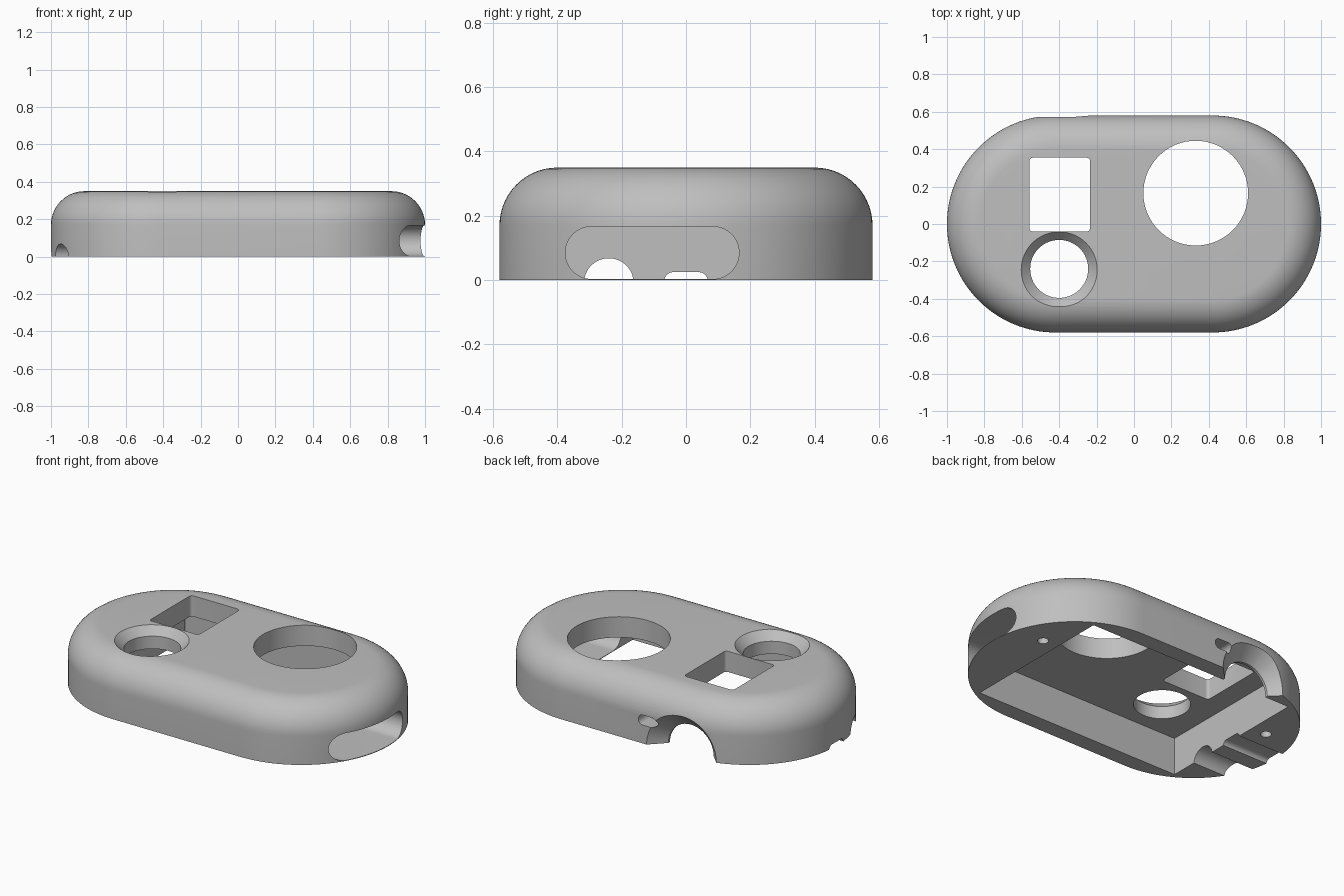
import bpy, bmesh
from math import sin, cos, pi

cube = bpy.data.objects.get("Cube")
if cube:
    bpy.data.objects.remove(cube, do_unlink=True)

grey = bpy.data.materials.new("plain_grey")
grey.use_nodes = True
colour = (0.52, 0.52, 0.52, 1)
grey.diffuse_color = colour
grey.node_tree.nodes["Principled BSDF"].inputs["Base Color"].default_value = colour


def outline(cu, cv, w, h, r, n=16):
    """Rounded rectangle in 2D; also gives circles and stadiums."""
    pts = []
    for q, (su, sv) in enumerate([(1, 1), (-1, 1), (-1, -1), (1, -1)]):
        for i in range(n + 1):
            a = (q + i / n) * pi / 2
            pts.append((cu + su * (w / 2 - r) + r * cos(a),
                        cv + sv * (h / 2 - r) + r * sin(a)))
    return pts


def circle(cu, cv, r):
    return outline(cu, cv, 2 * r, 2 * r, r)


PLACE = {"X": lambda u, v, t: (t, u, v),
         "Y": lambda u, v, t: (u, t, v),
         "Z": lambda u, v, t: (u, v, t)}


def loft(name, axis, sections):
    """Closed solid through (level, outline) sections along an axis."""
    bm = bmesh.new()
    rings = [[bm.verts.new(PLACE[axis](u, v, t)) for u, v in pts]
             for t, pts in sections]
    count = len(rings[0])
    for a, b in zip(rings, rings[1:]):
        for i in range(count):
            j = (i + 1) % count
            bm.faces.new((a[i], a[j], b[j], b[i]))
    bm.faces.new(rings[0])
    bm.faces.new(rings[-1])
    bmesh.ops.remove_doubles(bm, verts=bm.verts, dist=0.00001)
    bmesh.ops.recalc_face_normals(bm, faces=bm.faces)
    mesh = bpy.data.meshes.new(name)
    bm.to_mesh(mesh)
    bm.free()
    mesh.materials.append(grey)
    obj = bpy.data.objects.new(name, mesh)
    bpy.context.collection.objects.link(obj)
    return obj


def prism(name, axis, start, end, pts):
    return loft(name, axis, [(start, pts), (end, pts)])


# Stadium shell with a rounded upper edge
WIDTH, DEPTH, HEIGHT, ROUND = 2.0, 1.16, 0.35, 0.18
STEPS = 14
levels = [(0, 0)]
for k in range(STEPS + 1):
    a = k / STEPS * pi / 2
    levels.append((HEIGHT - ROUND + ROUND * sin(a), ROUND * (1 - cos(a))))
shell = loft("housing_shell", "Z",
             [(z, outline(0, 0, WIDTH - 2 * d, DEPTH - 2 * d, DEPTH / 2 - d, 32))
              for z, d in levels])

cutters = [
    # Hollow underside
    prism("cavity", "Z", -0.1, 0.226, outline(0, 0, 1.38, 0.96, 0.001, 1)),
    # Openings in the top
    prism("large_round_window", "Z", 0.1, 0.5, circle(0.33, 0.165, 0.28)),
    prism("square_window", "Z", 0.1, 0.5,
          outline(-0.397, 0.157, 0.325, 0.395, 0.018, 4)),
    loft("chamfered_button_hole", "Z",
         [(0.1, circle(-0.4, -0.24, 0.155)), (0.302, circle(-0.4, -0.24, 0.155)),
          (0.35, circle(-0.4, -0.245, 0.203)), (0.4, circle(-0.4, -0.25, 0.253))]),
    # Wide slot through one end
    prism("end_slot", "X", 0.6, 1.1, outline(-0.105, 0.085, 0.54, 0.163, 0.0815)),
    # Cable channels through the other end
    prism("round_channel", "X", -1.1, -0.6, circle(-0.24, -0.009, 0.077)),
    prism("flat_channel", "X", -1.1, -0.6, outline(0, -0.02, 0.135, 0.09, 0.028, 6)),
    # Flared notch and small slot in the back wall
    loft("back_notch", "Y",
         [(0.4, circle(-0.38, 0, 0.15)), (0.495, circle(-0.38, 0, 0.15)),
          (0.575, circle(-0.38, 0, 0.23)), (0.62, circle(-0.38, 0, 0.275))]),
    prism("back_slot", "Y", 0.4, 0.7, outline(-0.15, 0.14, 0.12, 0.06, 0.03, 8)),
]
# Blind pin holes on the underside
for side in (-1, 1):
    cutters.append(prism("pin_hole", "Z", -0.05, 0.15, circle(side * 0.79, 0.173, 0.03)))

for cutter in cutters:
    cutter.hide_render = True
    mod = shell.modifiers.new(cutter.name, "BOOLEAN")
    mod.operation = "DIFFERENCE"
    mod.solver = "EXACT"
    mod.object = cutter

# Apply the cuts and drop the helpers
graph = bpy.context.evaluated_depsgraph_get()
cut_mesh = bpy.data.meshes.new_from_object(shell.evaluated_get(graph))
shell.modifiers.clear()
shell.data = cut_mesh
for cutter in cutters:
    bpy.data.objects.remove(cutter, do_unlink=True)

bpy.ops.object.select_all(action="DESELECT")
shell.select_set(True)
bpy.context.view_layer.objects.active = shell
bpy.ops.object.shade_smooth_by_angle(angle=0.5)
